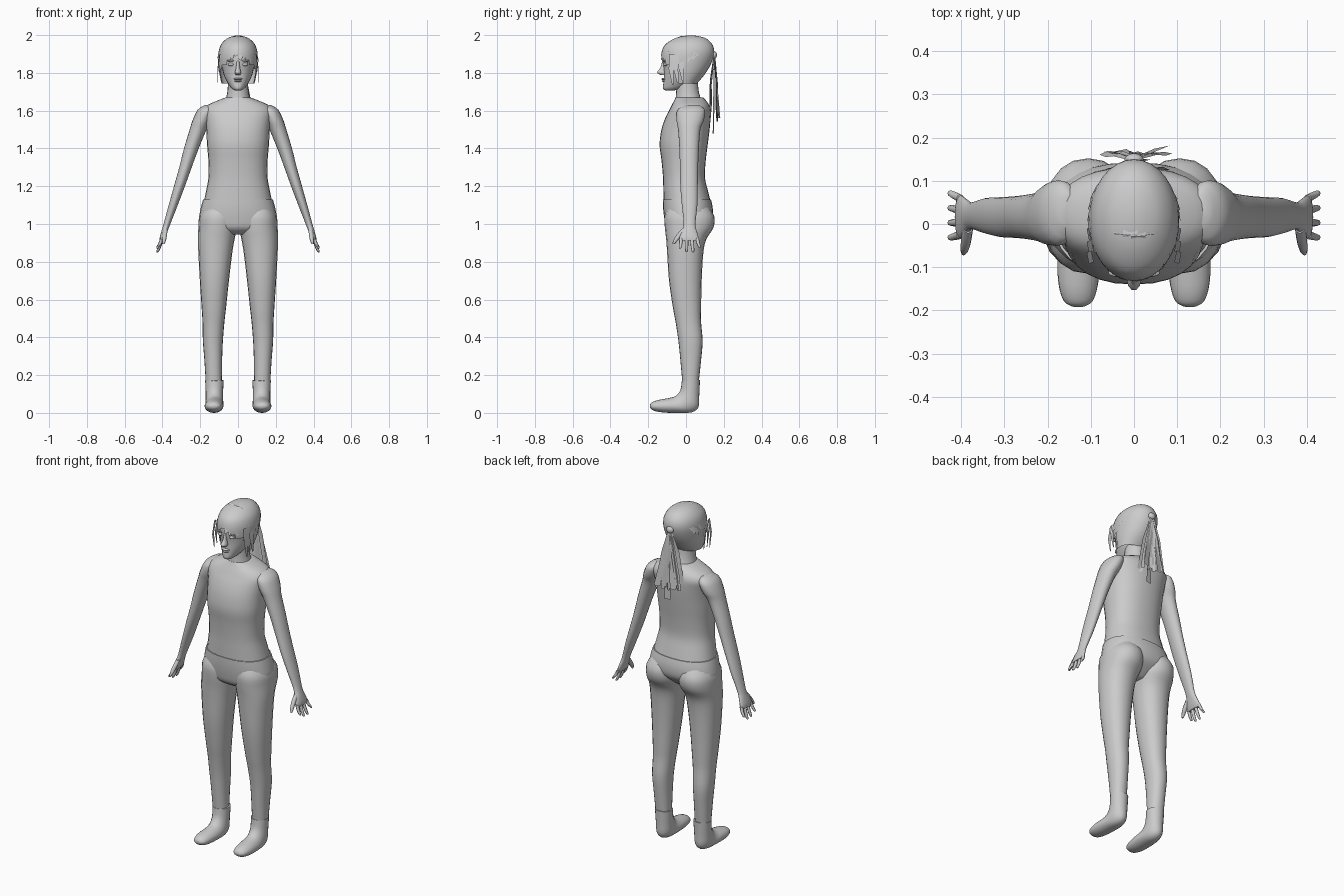
import bpy, bmesh, math, random
from mathutils import Vector

random.seed(4)
GREY = bpy.data.materials.new("plain_grey")
GREY.diffuse_color = (0.6, 0.6, 0.6, 1)


def finish(name, bm, angle=50):
    me = bpy.data.meshes.new(name)
    bm.to_mesh(me)
    bm.free()
    me.materials.append(GREY)
    ob = bpy.data.objects.new(name, me)
    bpy.context.collection.objects.link(ob)
    bpy.ops.object.select_all(action='DESELECT')
    ob.select_set(True)
    bpy.context.view_layer.objects.active = ob
    bpy.ops.object.shade_smooth_by_angle(angle=math.radians(angle))
    return ob


def spline(rings, steps):
    """Catmull-Rom interpolation between section rows."""
    out = []
    for i in range(len(rings) - 1):
        a, b, c, d = (rings[max(0, min(len(rings) - 1, i + k))] for k in (-1, 0, 1, 2))
        for s in range(steps):
            t = s / steps
            out.append([0.5 * (2 * q + (r - p) * t + (2 * p - 5 * q + 4 * r - e) * t * t
                               + (3 * q - p - 3 * r + e) * t ** 3)
                        for p, q, r, e in zip(a, b, c, d)])
    return out + [list(rings[-1])]


def loft(name, rings, side=1, n=20, steps=3, power=2.0, cut=None):
    """Rings are (x, half_width, front_y, front_z, back_y, back_z)."""
    bm = bmesh.new()
    loops = []
    for x, hw, yf, zf, yb, zb in spline(rings, steps):
        loop = []
        for k in range(n):
            a = 2 * math.pi * k / n
            c, s = math.cos(a), math.sin(a)
            c = math.copysign(abs(c) ** (2 / power), c)
            s = math.copysign(abs(s) ** (2 / power), s)
            t = (s + 1) / 2
            loop.append(bm.verts.new((side * x + hw * c, yf + (yb - yf) * t, zf + (zb - zf) * t)))
        loops.append(loop)
    for a, b in zip(loops, loops[1:]):
        for k in range(n):
            bm.faces.new((a[k], a[(k + 1) % n], b[(k + 1) % n], b[k]))
    bm.faces.new(loops[0])
    bm.faces.new(loops[-1])
    bmesh.ops.recalc_face_normals(bm, faces=bm.faces)
    if cut:
        gone = [f for f in bm.faces if cut(f.calc_center_median())]
        bmesh.ops.delete(bm, geom=gone, context='FACES')
    return finish(name, bm)


def level(rows):
    """Rows (z, x, half_width, front_y, back_y) as horizontal rings."""
    return [(x, hw, yf, z, yb, z) for z, x, hw, yf, yb in rows]


def ball(name, center, radii):
    bm = bmesh.new()
    bmesh.ops.create_uvsphere(bm, u_segments=14, v_segments=8, radius=1)
    for v in bm.verts:
        v.co = Vector(c + r * q for c, r, q in zip(center, radii, v.co))
    return finish(name, bm)


def ribbons(name, strips):
    """Flat hair locks; each strip is (points, widths, side vectors)."""
    bm = bmesh.new()
    for pts, widths, sides in strips:
        rows = [(bm.verts.new(p - s * w), bm.verts.new(p + s * w))
                for p, w, s in zip(pts, widths, sides)]
        for a, b in zip(rows, rows[1:]):
            bm.faces.new((a[0], a[1], b[1], b[0]))
    return finish(name, bm, 30)


# Torso, neck and hips
loft("shirt", level([
    (1.10, 0, .185, -.118, .135), (1.18, 0, .168, -.12, .115), (1.25, 0, .156, -.122, .10),
    (1.34, 0, .157, -.13, .105), (1.42, 0, .164, -.14, .115), (1.50, 0, .168, -.13, .125),
    (1.56, 0, .176, -.11, .13), (1.60, 0, .183, -.09, .13), (1.63, 0, .16, -.075, .122),
    (1.655, 0, .105, -.062, .105), (1.67, 0, .065, -.055, .09)]), n=28, power=2.3)
loft("neck", level([(1.64, 0, .07, -.058, .088), (1.70, 0, .056, -.052, .068),
                    (1.79, 0, .052, -.05, .06)]))
loft("hips", level([(1.13, 0, .185, -.123, .132), (1.08, 0, .198, -.121, .142),
                    (1.02, 0, .205, -.113, .135), (.975, 0, .17, -.10, .09),
                    (.945, 0, .07, -.06, .05)]), n=28, power=2.3)

for side, tag in ((-1, "right"), (1, "left")):
    # Trouser legs
    loft(tag + "_leg", level([
        (1.09, .10, .08, -.095, .12), (1.04, .105, .10, -.114, .15), (.98, .108, .102, -.112, .145),
        (.92, .115, .097, -.105, .108), (.85, .12, .09, -.10, .092), (.70, .125, .077, -.09, .083),
        (.55, .128, .064, -.068, .08), (.48, .13, .058, -.055, .08), (.38, .133, .053, -.04, .088),
        (.28, .131, .047, -.03, .08), (.15, .128, .042, -.018, .066)]), side, power=2.2)
    # Ankle boots
    loft(tag + "_boot", [
        (.125, .049, -.022, .17, .074, .175), (.125, .046, -.03, .12, .07, .09),
        (.125, .047, -.055, .09, .066, .03), (.125, .048, -.085, .08, .03, .003),
        (.127, .050, -.115, .074, -.04, .0), (.129, .046, -.155, .066, -.12, .002),
        (.129, .034, -.183, .054, -.172, .012), (.129, .014, -.192, .04, -.19, .026)], side)
    # Arms with palms
    loft(tag + "_arm", level([
        (1.63, .155, .02, .0, .07), (1.605, .168, .045, -.045, .10), (1.55, .19, .05, -.05, .095),
        (1.50, .211, .045, -.042, .076), (1.40, .247, .039, -.035, .068), (1.30, .278, .033, -.032, .064),
        (1.20, .31, .029, -.03, .062), (1.10, .343, .024, -.022, .06), (1.0, .376, .018, -.012, .05),
        (.96, .39, .016, -.025, .058), (.93, .40, .014, -.034, .066), (.912, .405, .010, -.032, .065)]), side)
    # Fingers and thumb
    for i, tip in enumerate((.87, .852, .85, .875)):
        y = -.025 + .028 * i
        yt = -.031 + .034 * i
        loft(f"{tag}_finger_{i + 1}", level([
            (.925, .402, .009, y - .01, y + .01),
            ((.92 + tip) / 2, .413, .009, (y + yt) / 2 - .009, (y + yt) / 2 + .009),
            (tip + .006, .425, .007, yt - .007, yt + .007),
            (tip, .427, .003, yt - .003, yt + .003)]), side, n=8, steps=2)
    loft(tag + "_thumb", level([
        (.975, .384, .012, -.022, .01), (.94, .388, .012, -.052, -.018),
        (.91, .392, .010, -.068, -.046), (.893, .395, .005, -.073, -.06)]), side, n=8, steps=2)
    # Eyes
    ball(tag + "_eye", (side * .036, -.108, 1.845), (.017, .012, .009))
    ball(tag + "_brow", (side * .036, -.112, 1.865), (.024, .011, .005))

# Head and face
loft("head", level([
    (1.708, 0, .018, -.112, -.06), (1.718, 0, .034, -.122, -.01), (1.745, 0, .054, -.12, .04),
    (1.78, 0, .072, -.117, .07), (1.82, 0, .083, -.118, .10), (1.87, 0, .09, -.124, .12),
    (1.92, 0, .088, -.115, .125), (1.96, 0, .07, -.085, .11), (1.983, 0, .035, -.03, .07)]), n=24)
loft("nose", level([(1.862, 0, .008, -.126, -.10), (1.825, 0, .011, -.138, -.10),
                    (1.803, 0, .017, -.154, -.10), (1.790, 0, .013, -.138, -.10)]), n=10)
ball("upper_lip", (0, -.115, 1.768), (.024, .016, .006))
ball("lower_lip", (0, -.113, 1.757), (.02, .016, .006))

# Hair cap with a face opening
loft("hair_cap", level([
    (1.745, 0, .088, -.085, .06), (1.80, 0, .099, -.115, .105), (1.86, 0, .104, -.131, .138),
    (1.91, 0, .103, -.129, .15), (1.95, 0, .09, -.11, .14), (1.98, 0, .062, -.065, .11),
    (1.994, 0, .03, -.02, .07), (1.998, 0, .008, .015, .035)]), n=32,
    cut=lambda c: (c.y < -.04 and c.z < 1.905 - abs(c.x) * .9) or c.z < 1.75)

# Swept locks lying over the cap towards the tie
core, tie = Vector((0, .01, 1.87)), Vector((0, .15, 1.9))
radii = (.108, .143, .128)
strips = []
for i in range(22):
    a = math.radians(-200 + 220 * i / 21)
    start = core + Vector((math.cos(a) * .1, math.sin(a) * .13, random.uniform(-.02, .05)))
    pts, sides = [], []
    for k in range(6):
        d = start.lerp(tie, k / 5) - core + Vector((0, 0, .06 * math.sin(math.pi * k / 5)))
        d = Vector(q / r for q, r in zip(d, radii)).normalized()
        pts.append(core + Vector(q * r for q, r in zip(d, radii)))
        sides.append(d.cross(tie - start).normalized())
    strips.append((pts, (.008, .015, .017, .015, .011, .006), sides))
ribbons("swept_locks", strips)

# Hair tie and ponytail
ball("hair_tie", (0, .148, 1.895), (.022, .016, .02))
strips = []
for i in range(20):
    u = -1 + 2 * (i % 10) / 9
    back = i >= 10
    end = Vector((.07 * u + random.uniform(-.01, .01), .165 if back else .125, random.uniform(1.54, 1.6)))
    mid = tie.lerp(end, .45) + Vector((.004 * u, .006 if back else -.008, 0))
    axis = Vector((1, random.uniform(-.5, .5), 0)).normalized()
    strips.append(([tie, mid, tie.lerp(end, .75), end], (.008, .013, .014, .010), [axis] * 4))
for x, y, z in ((-.035, .17, 1.56), (.065, .178, 1.56), (.02, .145, 1.48)):
    end = Vector((x, y, z))
    strips.append(([tie, tie.lerp(end, .5), end], (.008, .015, .018), [Vector((1, .2, 0))] * 3))
ribbons("ponytail", strips)

# Loose locks beside the face
strips = []
for side in (-1, 1):
    for y, low in ((-.075, 1.735), (-.05, 1.75), (-.02, 1.745)):
        pts = [Vector((side * x, y + dy, z)) for x, dy, z in
               ((.096, 0, 1.90), (.107, -.004, 1.82), (.106, .006, low))]
        strips.append((pts, (.014, .013, .004), [Vector((side * .2, 1, 0)).normalized()] * 3))
ribbons("side_locks", strips)
